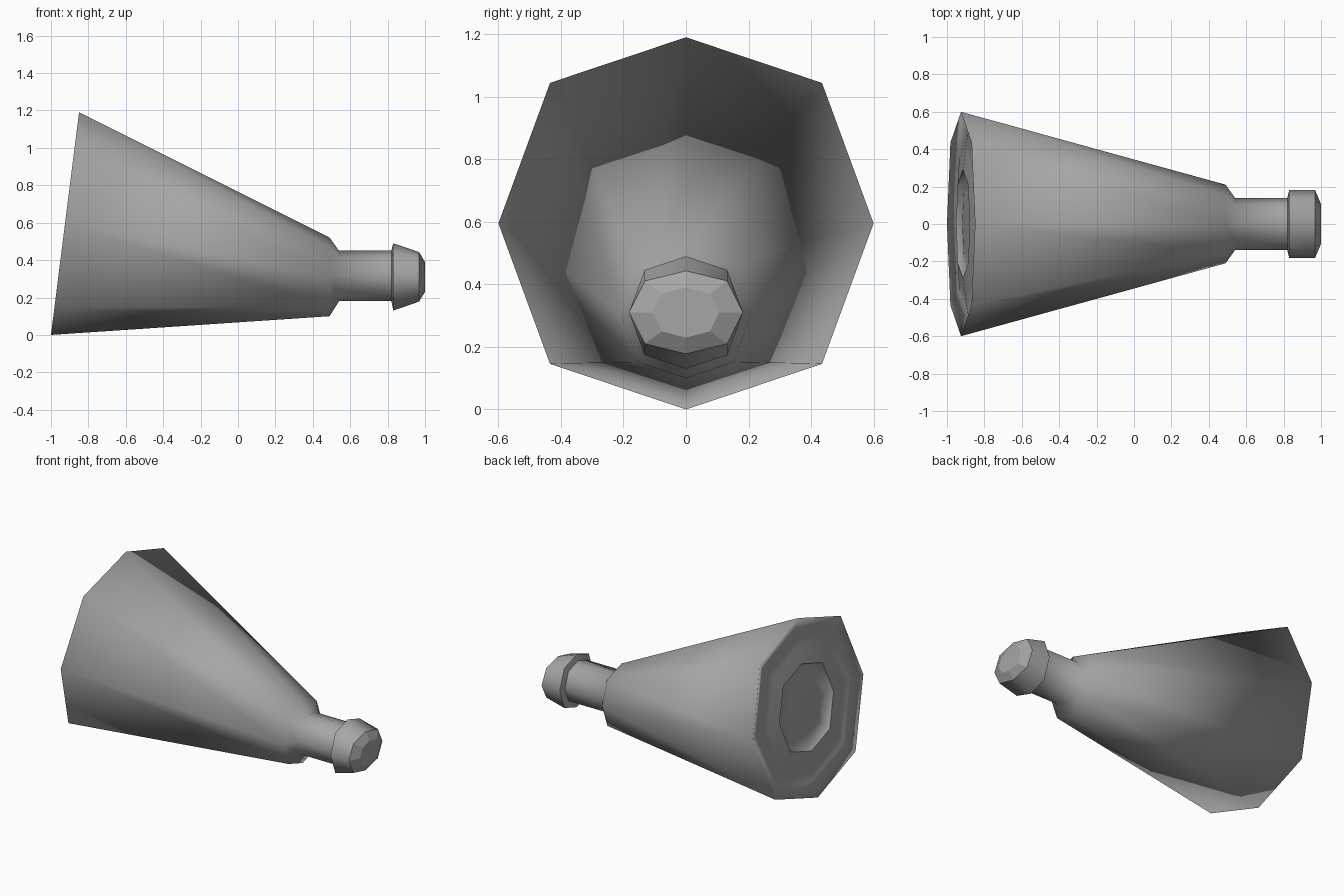
import bpy, bmesh, math

cube = bpy.data.objects.get("Cube")
if cube:
    bpy.data.objects.remove(cube, do_unlink=True)

grey = bpy.data.materials.new("grey metal")
grey.use_nodes = True
COLOUR = (0.38, 0.38, 0.38, 1)
grey.diffuse_color = COLOUR
grey.node_tree.nodes["Principled BSDF"].inputs["Base Color"].default_value = COLOUR


def ring(bm, x_top, z_top, x_bot, z_bot, ry):
    """Eight-sided loop facing along x, leaning between its top and bottom points."""
    verts = []
    for i in range(8):
        c, s = math.cos(i * math.pi / 4), math.sin(i * math.pi / 4)
        if i % 2:  # slightly full corners
            c, s = math.copysign(0.725, c), math.copysign(0.755, s)
        t = (s + 1) / 2
        verts.append(bm.verts.new((x_bot + (x_top - x_bot) * t, ry * c,
                                   z_bot + (z_top - z_bot) * t)))
    return verts


def loft(name, rings, angle, cap_start=False, cap_end=False):
    """Bridge a list of rings into one object with sharp edges above the angle."""
    bm = bmesh.new()
    loops = [ring(bm, *r) for r in rings]
    for a, b in zip(loops, loops[1:]):
        for i in range(8):
            j = (i + 1) % 8
            bm.faces.new((a[i], a[j], b[j], b[i]))
    if cap_start:
        bm.faces.new(loops[0][::-1])
    if cap_end:
        bm.faces.new(loops[-1])
    me = bpy.data.meshes.new(name)
    bm.to_mesh(me)
    bm.free()
    me.materials.append(grey)
    ob = bpy.data.objects.new(name, me)
    bpy.context.collection.objects.link(ob)
    bpy.ops.object.select_all(action='DESELECT')
    ob.select_set(True)
    bpy.context.view_layer.objects.active = ob
    bpy.ops.object.shade_smooth_by_angle(angle=math.radians(angle))
    return ob


def mouth_ring(r, depth):
    """Ring parallel to the leaning rim, set back by depth."""
    k = r / 0.595
    x, dx = -0.925 + depth, 0.075 * k
    return (x + dx, 0.595 + r, x - dx, 0.595 - r, r * 1.008)


# Horn: shallow dished mouth rolling over the rim into the bell, shoulder and neck
loft("horn", [mouth_ring(0.29, 0.01), mouth_ring(0.40, 0.025), mouth_ring(0.50, 0.04),
              mouth_ring(0.595, 0),
              (0.49, 0.52, 0.49, 0.10, 0.21),
              (0.54, 0.45, 0.54, 0.18, 0.14),
              (0.825, 0.45, 0.825, 0.18, 0.14)], 180)

# Centre of the mouth: small lip round a shallow hollow
loft("mouth_centre", [mouth_ring(0.18, 0.03), mouth_ring(0.27, 0.035),
                      mouth_ring(0.29, 0.01)], 180, cap_start=True)

# End knob: collar, tapered smooth body and faceted tip
loft("knob_collar", [(0.82, 0.45, 0.82, 0.18, 0.14),
                     (0.83, 0.49, 0.83, 0.13, 0.182)], 30)
loft("knob", [(0.83, 0.49, 0.83, 0.13, 0.182),
              (0.968, 0.443, 0.968, 0.178, 0.182)], 80)
tip = loft("knob_tip", [(0.968, 0.443, 0.968, 0.178, 0.182),
                        (1.0, 0.39, 1.0, 0.23, 0.106)], 10, cap_end=True)
tip.data.shade_flat()
